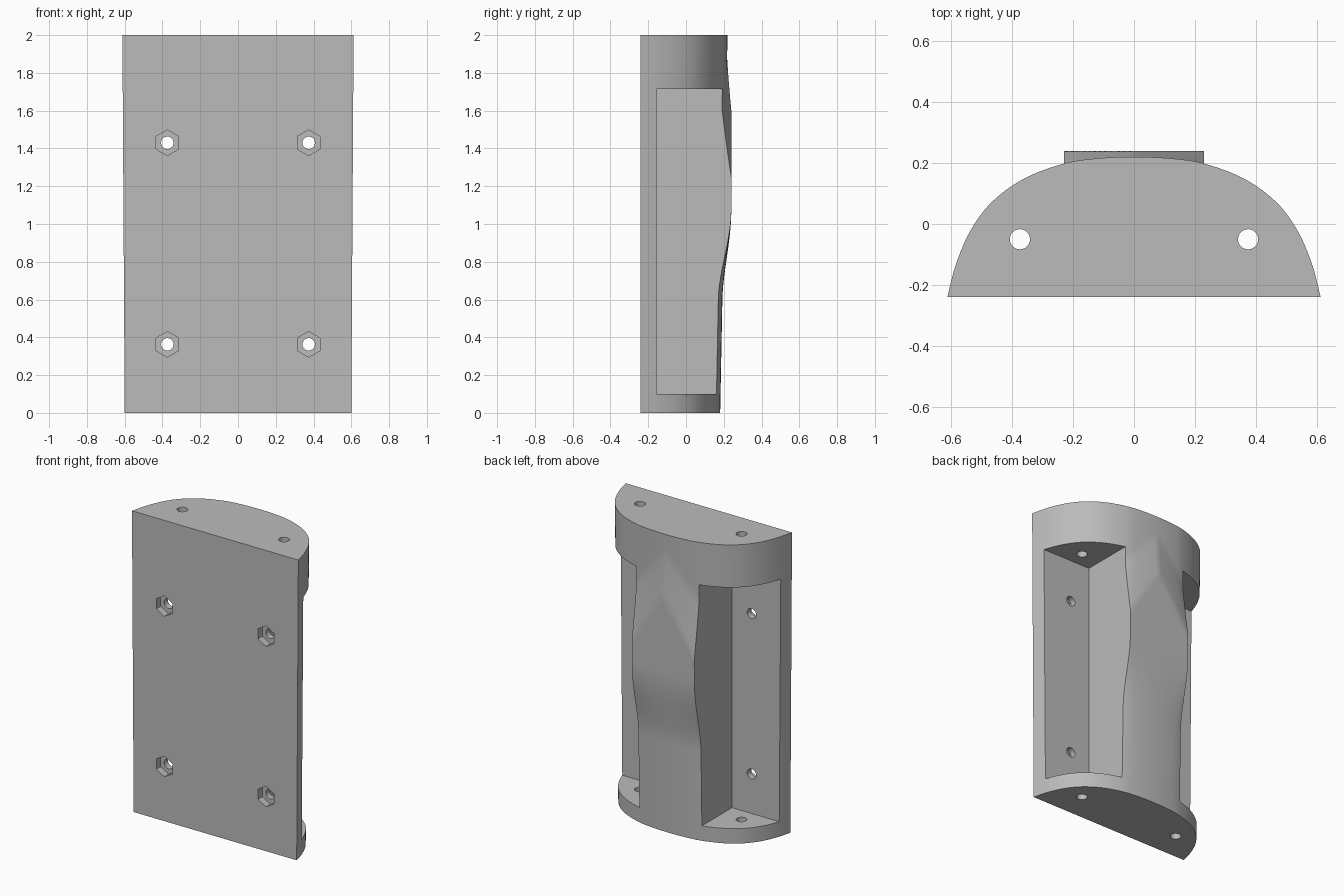
import bpy, bmesh, math
from mathutils import Vector, Matrix
from mathutils.geometry import interpolate_bezier

cube = bpy.data.objects.get("Cube")
if cube:
    bpy.data.objects.remove(cube, do_unlink=True)

grey = bpy.data.materials.new("plain grey")
grey.use_nodes = True
colour = (0.5, 0.5, 0.5, 1)
grey.diffuse_color = colour
grey.node_tree.nodes["Principled BSDF"].inputs["Base Color"].default_value = colour

HEIGHT, FRONT, RIB = 2.0, -0.24, 0.23


def make_object(name, bm):
    bmesh.ops.recalc_face_normals(bm, faces=bm.faces)
    mesh = bpy.data.meshes.new(name)
    bm.to_mesh(mesh)
    bm.free()
    mesh.materials.append(grey)
    obj = bpy.data.objects.new(name, mesh)
    bpy.context.collection.objects.link(obj)
    return obj


def smooth(t):
    t = min(max(t, 0), 1)
    return t * t * (3 - 2 * t)


def arch_points():
    """Half of the domed outline, smoothed and mirrored."""
    pts = [Vector(p) for p in ((0.612, -0.24), (0.583, -0.13), (0.535, -0.02), (0.465, 0.073),
                               (0.36, 0.149), (RIB, 0.198), (0.12, 0.215), (0, 0.22))]
    ext = [pts[0] * 2 - pts[1]] + pts + [Vector((-0.12, 0.215))]
    half = []
    for a, b, c, d in zip(ext, ext[1:], ext[2:], ext[3:]):
        half += interpolate_bezier(b, b + (c - a) / 6, c - (d - b) / 6, c, 7)[:-1]
    return half + [pts[-1]] + [Vector((-p.x, p.y)) for p in reversed(half)]


def surface(p, z):
    """Tapered outline with the grip swelling on the central rib."""
    t = z / HEIGHT
    x = p.x * (0.98 + 0.02 * t)
    y = FRONT + (p.y - FRONT) * (0.915 + 0.085 * t)
    s = abs(p.x) / RIB
    if s < 1.3:
        rise = smooth((z - 0.6) / 0.48)
        start, full = 1.88 - 0.27 * s, 1.6 - 0.35 * s
        fall = min(max((start - z) / (start - full), 0), 1)
        y += (0.24 - y) * rise * fall
    return x, y, z


# Domed body with a flat front
arch = arch_points()
bm = bmesh.new()
steps = 80
rings = [[bm.verts.new(surface(p, HEIGHT * i / steps)) for p in arch] for i in range(steps + 1)]
for low, high in zip(rings, rings[1:]):
    for i in range(len(arch) - 1):
        bm.faces.new((low[i], low[i + 1], high[i + 1], high[i]))
    bm.faces.new((low[-1], low[0], high[0], high[-1]))
bm.faces.new(rings[0])
bm.faces.new(rings[-1])
body = make_object("holder_body", bm)


def cut(name, bm):
    cutter = make_object(name, bm)
    mod = body.modifiers.new(name, 'BOOLEAN')
    mod.operation, mod.solver, mod.object = 'DIFFERENCE', 'EXACT', cutter
    bpy.context.view_layer.objects.active = body
    bpy.ops.object.modifier_apply(modifier=name)
    bpy.data.objects.remove(cutter, do_unlink=True)


def box(low, high):
    bm = bmesh.new()
    low, high = Vector(low), Vector(high)
    bmesh.ops.create_cube(bm, size=1, matrix=Matrix.Translation((low + high) / 2)
                          @ Matrix.Diagonal((*(high - low), 1)))
    return bm


def rod(centre, radius, length, sides, axis):
    bm = bmesh.new()
    turn = Matrix.Rotation(math.pi / 2, 4, 'X') if axis == 'Y' else Matrix()
    bmesh.ops.create_cone(bm, cap_ends=True, segments=sides, radius1=radius, radius2=radius,
                          depth=length, matrix=Matrix.Translation(centre) @ turn)
    return bm


# Side pockets, end holes, bolt holes and hexagonal nut recesses
for side in (-1, 1):
    x = 0.374 * side
    xs = sorted((RIB * side, 0.8 * side))
    cut("side_pocket", box((xs[0], -0.155, 0.1), (xs[1], 0.5, 1.715)))
    cut("end_hole", rod((x, -0.05, 1), 0.033, 2.4, 32, 'Z'))
    for z in (0.363, 1.43):
        cut("bolt_hole", rod((x, -0.2, z), 0.033, 0.3, 32, 'Y'))
        cut("nut_recess", rod((x, FRONT, z), 0.068, 0.09, 6, 'Y'))

bpy.ops.object.select_all(action='DESELECT')
body.select_set(True)
bpy.context.view_layer.objects.active = body
bpy.ops.object.shade_smooth_by_angle(angle=math.radians(25))
